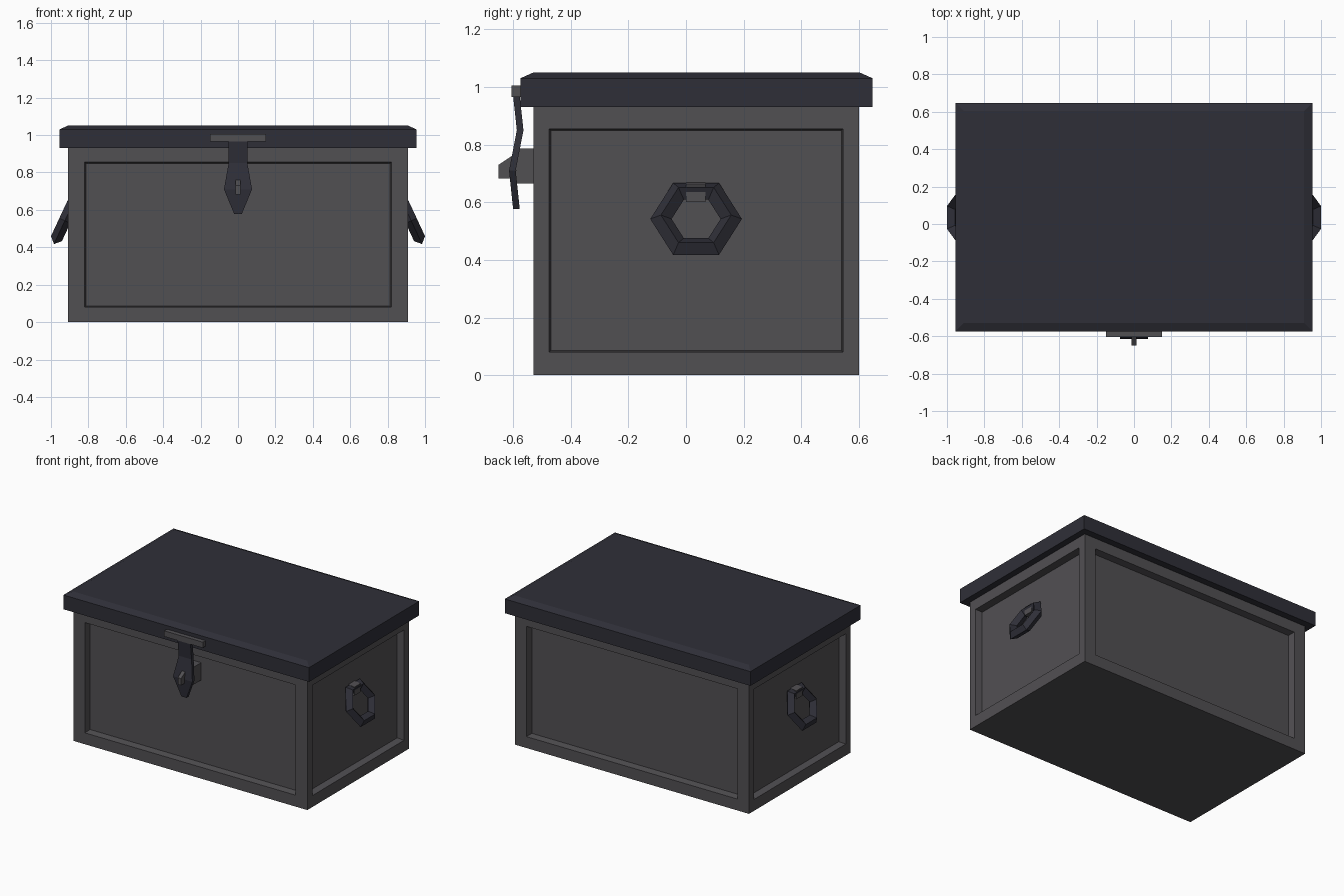
import bpy, bmesh, math
from mathutils import Matrix, Vector

if "Cube" in bpy.data.objects:
    bpy.data.objects.remove(bpy.data.objects["Cube"])


def material(name, rgb):
    m = bpy.data.materials.new(name)
    m.diffuse_color = (*rgb, 1)
    m.use_nodes = True
    m.node_tree.nodes["Principled BSDF"].inputs["Base Color"].default_value = m.diffuse_color
    return m


GREY = material("warm grey", (0.083, 0.079, 0.086))
DARK = material("dark blue grey", (0.028, 0.028, 0.039))


def finish(name, bm, mat):
    bmesh.ops.recalc_face_normals(bm, faces=bm.faces)
    me = bpy.data.meshes.new(name)
    bm.to_mesh(me)
    bm.free()
    me.materials.append(mat)
    ob = bpy.data.objects.new(name, me)
    bpy.context.collection.objects.link(ob)
    return ob


def box_bm(lo, hi):
    bm = bmesh.new()
    bmesh.ops.create_cube(bm, size=1)
    lo, hi = Vector(lo), Vector(hi)
    for v in bm.verts:
        v.co = Vector([lo[i] + (v.co[i] + 0.5) * (hi[i] - lo[i]) for i in range(3)])
    bm.normal_update()
    return bm


def loft(name, rings, mat):
    """Skin a list of equal-sized vertex rings and cap both ends."""
    bm = bmesh.new()
    vs = [[bm.verts.new(p) for p in r] for r in rings]
    n = len(vs[0])
    for a, b in zip(vs, vs[1:]):
        for i in range(n):
            j = (i + 1) % n
            bm.faces.new((a[i], a[j], b[j], b[i]))
    bm.faces.new(vs[0])
    bm.faces.new(vs[-1])
    return finish(name, bm, mat)


def mirror_x(ob):
    ob.modifiers.new("mirror", 'MIRROR').use_axis = (True, False, False)


# Chest body with a recessed panel on each of the four walls
bm = box_bm((-0.91, -0.53, 0), (0.91, 0.60, 0.935))
margin = Vector((0.09, 0.055, 0.08))
for f in [f for f in bm.faces if abs(f.normal.z) < 0.1]:
    n, c = f.normal.copy(), f.calc_center_median()
    half = f.verts[0].co - c
    half = Vector([abs(h) for h in half])
    bmesh.ops.inset_individual(bm, faces=[f], thickness=0.02)
    for shrink, depth in ((0, 0), (0.006, 0.05)):
        if depth:
            bmesh.ops.inset_individual(bm, faces=[f], thickness=0.006)
        for v in f.verts:
            d = v.co - c
            for i in range(3):
                if abs(n[i]) < 0.5:
                    v.co[i] = c[i] + math.copysign(half[i] - margin[i] - shrink, d[i])
            v.co -= n * depth
finish("chest_body", bm, GREY)


# Lid with a shallow sloped rim
def rect(inset, z):
    x, y0, y1 = 0.955 - inset, -0.575 + inset, 0.648 - inset
    return [(-x, y0, z), (x, y0, z), (x, y1, z), (-x, y1, z)]


loft("lid", [rect(0, 0.93), rect(0, 1.03), rect(0.045, 1.05)], DARK)

# Six-sided ring handles, hanging outwards on both ends
s, c = math.sin(math.radians(25)), math.cos(math.radians(25))
bpy.ops.mesh.primitive_torus_add(major_segments=6, minor_segments=4,
                                 major_radius=0.122, minor_radius=0.037)
ring = bpy.context.object
ring.name = "ring_handle"
ring.data.transform(Matrix(((0, -s, 0.87 * c, 0.926),
                            (1, 0, 0, 0.035),
                            (0, c, 0.87 * s, 0.542),
                            (0, 0, 0, 1))))
ring.data.materials.append(DARK)
mirror_x(ring)

# Brackets holding the rings
bracket = [(0.85, 0.60), (0.905, 0.60), (0.905, 0.66), (0.85, 0.67)]
mirror_x(loft("handle_bracket",
              [[(x, y, z) for x, z in bracket] for y in (0.0, 0.068)], GREY))

# Latch plate on the lid edge
finish("latch_plate", box_bm((-0.15, -0.605, 0.965), (0.15, -0.57, 1.005)), GREY)

# Hasp: bent strip, (height, front depth, half width)
hasp = [(0.97, -0.600, 0.05), (0.85, -0.587, 0.05),
        (0.71, -0.614, 0.075), (0.577, -0.600, 0.02)]
loft("hasp", [[(-w, y, z), (w, y, z), (w, y + 0.023, z), (-w, y + 0.023, z)]
              for z, y, w in hasp], DARK)

# Lock block behind the hasp
finish("lock_block", box_bm((-0.05, -0.59, 0.665), (0.05, -0.47, 0.787)), GREY)

# Staple poking through the hasp
staple = [(-0.58, 0.682), (-0.65, 0.682), (-0.65, 0.73), (-0.605, 0.76), (-0.58, 0.76)]
loft("staple", [[(x, y, z) for y, z in staple] for x in (-0.013, 0.013)], GREY)
